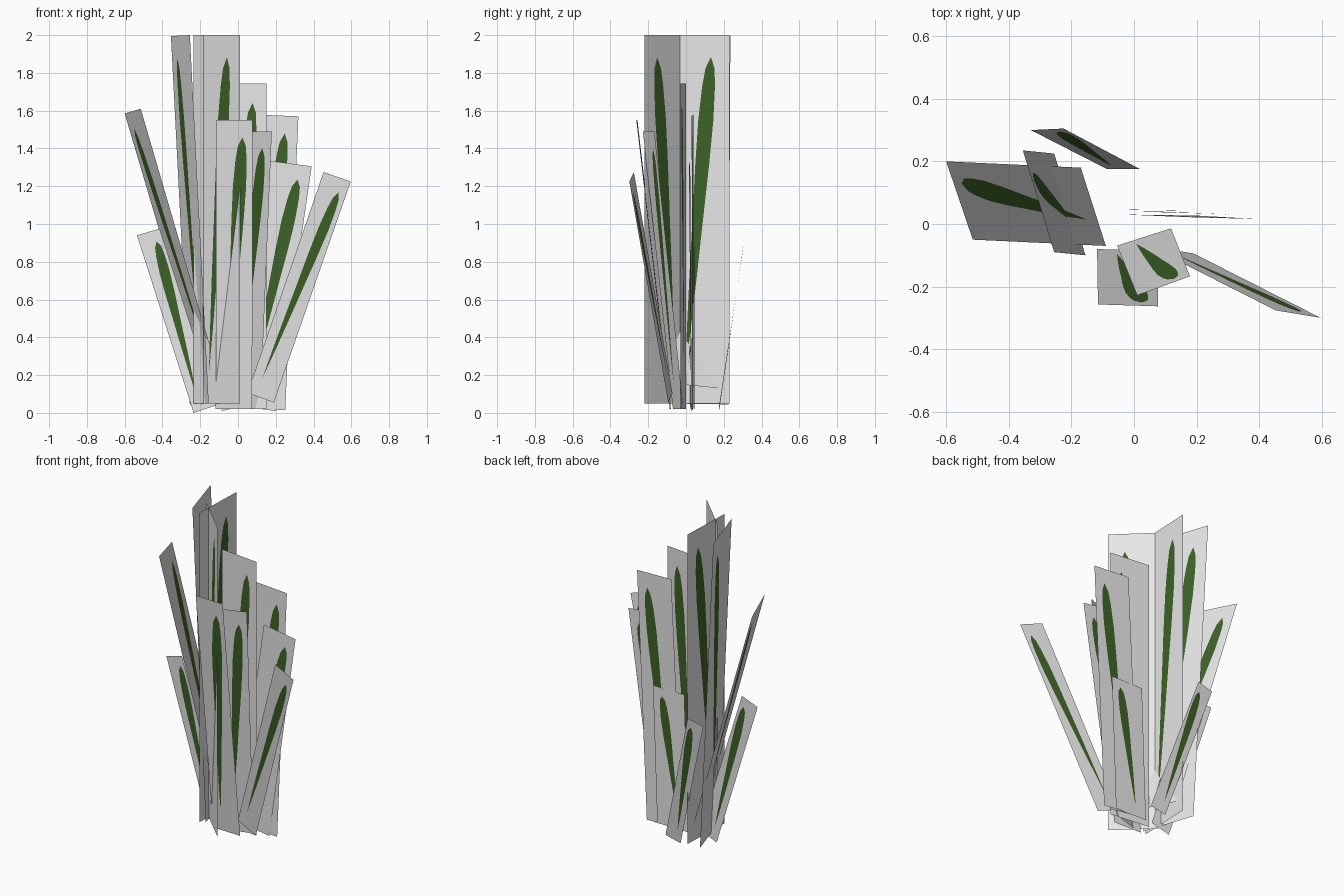
import bpy, bmesh
from mathutils import Vector

if "Cube" in bpy.data.objects:
    bpy.data.objects.remove(bpy.data.objects["Cube"])


def make_mat(name, rgb):
    m = bpy.data.materials.new(name)
    m.diffuse_color = (*rgb, 1.0)
    m.use_nodes = True
    m.node_tree.nodes["Principled BSDF"].inputs["Base Color"].default_value = m.diffuse_color
    return m


CARD = make_mat("pale_grey_card", (0.8, 0.8, 0.8))
LEAF = make_mat("leaf_green", (0.047, 0.122, 0.02))

# Leaf outline on a card: height fraction, relative width
PROFILE = [(0.08, 0), (0.2, 0.25), (0.35, 0.5), (0.5, 0.7), (0.65, 0.92),
           (0.77, 1.0), (0.86, 0.85), (0.91, 0.6), (0.94, 0)]


def leaf_card(name, tl, tr, bl, br, leaf_width=0.07):
    """Flat four-cornered card with a tilted leaf cut into its face."""
    tl, tr, bl, br = map(Vector, (tl, tr, bl, br))
    half = 0.5 * leaf_width / (tr - tl).length
    bm = bmesh.new()

    def point(u, v):
        return bm.verts.new(bl.lerp(br, u).lerp(tl.lerp(tr, u), v))

    rows = []
    for v, w in [(0, 0)] + PROFILE + [(1, 0)]:
        c = 0.33 + 0.39 * (v - 0.08) / 0.86
        left = point(c - half * w, v)
        right = point(c + half * w, v) if w else left
        rows.append((point(0, v), left, right, point(1, v)))
    for a, b in zip(rows, rows[1:]):
        for i in range(3):
            loop = list(dict.fromkeys((a[i], a[i + 1], b[i + 1], b[i])))
            if len(loop) > 2:
                bm.faces.new(loop).material_index = int(i == 1)
    me = bpy.data.meshes.new(name)
    bm.to_mesh(me)
    bm.free()
    me.materials.append(CARD)
    me.materials.append(LEAF)
    ob = bpy.data.objects.new(name, me)
    bpy.context.collection.objects.link(ob)


# Tall cards on the left
leaf_card("tall_leaf_side", (-.185, -.12, 2), (-.172, .23, 2),
          (-.185, -.12, .05), (-.172, .23, .05), .08)
leaf_card("tall_leaf_diagonal", (-.235, .02, 2), (.01, -.22, 2),
          (-.235, .02, .05), (.01, -.22, .05), .08)
leaf_card("tall_leaf_leaning", (-.255, -.09, 2), (-.355, .235, 1.995),
          (-.155, -.10, .05), (-.255, .225, .045), .08)
leaf_card("far_left_leaf", (-.515, -.05, 1.61), (-.6, .2, 1.585),
          (-.09, -.07, .155), (-.17, .18, .13), .07)

# Short cards at the left and back
leaf_card("short_left_leaf", (-.535, .05, .94), (-.415, .035, .975),
          (-.235, .03, 0), (-.115, .02, .04), .055)
leaf_card("short_back_leaf", (-.33, .30, .86), (-.225, .305, .885),
          (-.085, .175, .01), (.02, .175, .035), .05)
leaf_card("short_middle_leaf", (-.02, .046, .88), (.2, .043, .88),
          (-.05, .046, .02), (.17, .043, .02), .06)

# Middle cards
leaf_card("middle_leaf", (-.11, 0, 1.745), (.15, -.03, 1.745),
          (-.11, 0, .02), (.15, -.03, .02))
leaf_card("middle_back_leaf", (.075, .04, 1.58), (.32, .03, 1.57),
          (0, .04, .025), (.25, .033, .015))
leaf_card("middle_right_leaf", (.165, .022, 1.335), (.39, .016, 1.305),
          (-.025, .03, .04), (.2, .027, .01))

# Front cards
leaf_card("front_leaf", (-.115, -.257, 1.55), (.077, -.263, 1.55),
          (-.118, -.08, .02), (.075, -.086, .02))
leaf_card("front_right_leaf", (.01, -.228, 1.49), (.179, -.167, 1.49),
          (-.054, -.069, .02), (.118, -.014, .02), .06)
leaf_card("far_right_leaf", (.453, -.276, 1.275), (.597, -.3, 1.225),
          (.05, -.072, .105), (.19, -.094, .055), .055)
